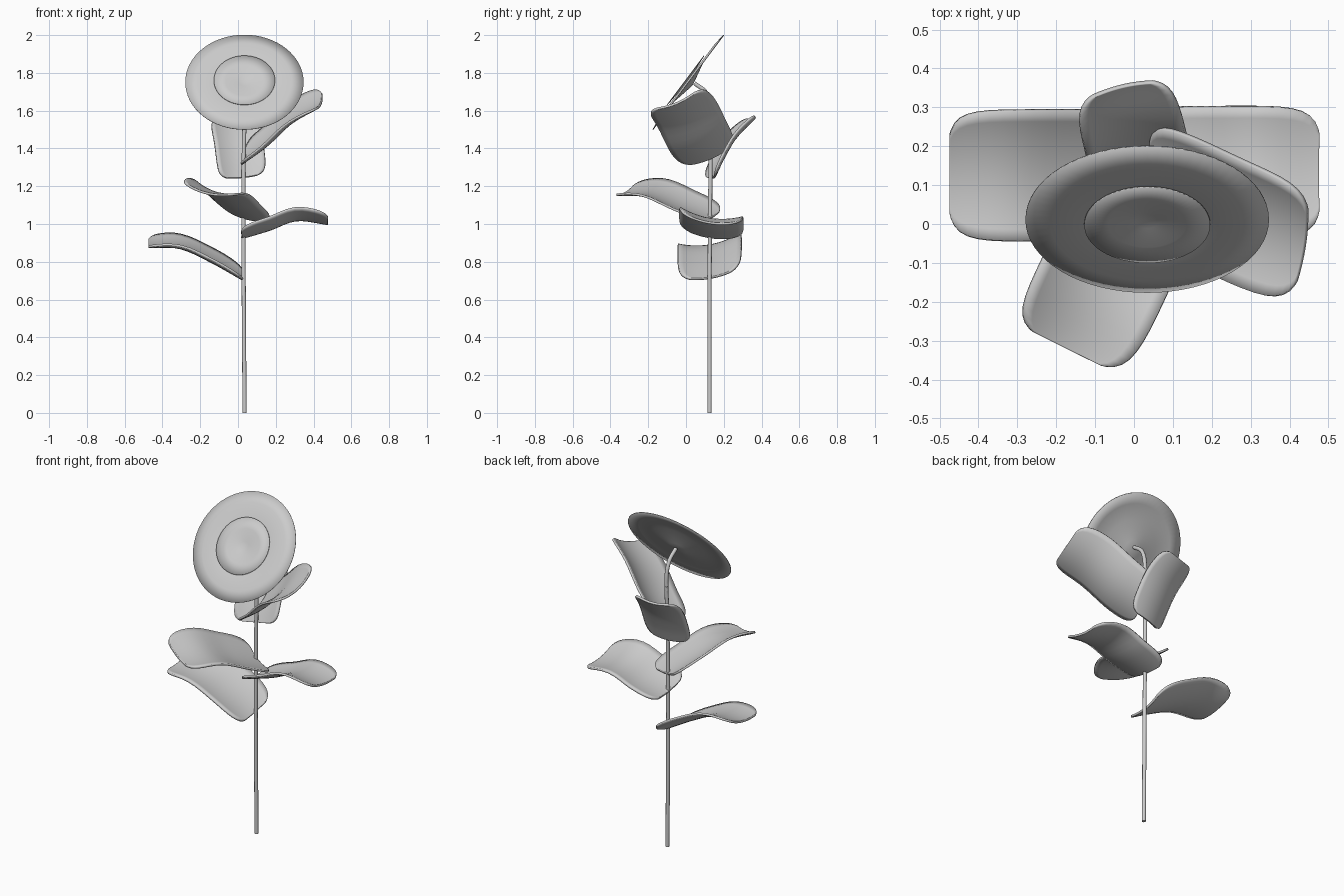
import bpy, bmesh, math
from mathutils import Vector, Matrix

if "Cube" in bpy.data.objects:
    bpy.data.objects.remove(bpy.data.objects["Cube"], do_unlink=True)

# One plain grey for the whole plant
grey = bpy.data.materials.new("plain_grey")
grey.use_nodes = True
grey.diffuse_color = (0.6, 0.6, 0.6, 1)
grey.node_tree.nodes["Principled BSDF"].inputs["Base Color"].default_value = (0.6, 0.6, 0.6, 1)


def finish(name, bm, thickness=0.0):
    """Turn a bmesh into a smooth object, optionally given a thin body."""
    bmesh.ops.recalc_face_normals(bm, faces=bm.faces)
    mesh = bpy.data.meshes.new(name)
    bm.to_mesh(mesh)
    bm.free()
    mesh.materials.append(grey)
    obj = bpy.data.objects.new(name, mesh)
    bpy.context.collection.objects.link(obj)
    if thickness:
        mod = obj.modifiers.new("body", "SOLIDIFY")
        mod.thickness = thickness
        mod.offset = 0
    bpy.ops.object.select_all(action="DESELECT")
    obj.select_set(True)
    bpy.context.view_layer.objects.active = obj
    bpy.ops.object.shade_smooth_by_angle(angle=math.radians(40))
    return obj


def spline(points, t):
    """Point on a Catmull-Rom curve through the points, t from 0 to 1."""
    p = [Vector(q) for q in points]
    p = [2 * p[0] - p[1]] + p + [2 * p[-1] - p[-2]]
    spans = len(p) - 3
    i = min(int(t * spans), spans - 1)
    f = t * spans - i
    a, b, c, d = p[i:i + 4]
    return 0.5 * (2 * b + (c - a) * f + (2 * a - 5 * b + 4 * c - d) * f ** 2
                  + (3 * b - a - 3 * c + d) * f ** 3)


def leaf(name, midrib, side, cup, rows=20, cols=12):
    """Cupped blade with a rounded rectangular outline along a midrib."""
    bm = bmesh.new()
    side = Vector(side)
    grid = []
    for r in range(rows + 1):
        s = -math.cos(math.pi * r / rows)
        t = (s + 1) / 2
        width = (1 - abs(s * 0.985) ** 5) ** 0.2
        tangent = spline(midrib, min(t + 0.01, 1)) - spline(midrib, max(t - 0.01, 0))
        up = tangent.cross(side).normalized()
        if up.z < 0:
            up.negate()
        row = []
        for c in range(cols + 1):
            v = (2 * c / cols - 1) * width
            row.append(bm.verts.new(spline(midrib, t) + side * v + up * cup * v * v))
        grid.append(row)
    for a, b in zip(grid, grid[1:]):
        for c in range(cols):
            bm.faces.new((a[c], a[c + 1], b[c + 1], b[c]))
    return finish(name, bm, 0.012)


def dish(name, profile, place, sides=64):
    """Shallow round dish spun from (radius, height) points."""
    bm = bmesh.new()
    verts = [bm.verts.new((r, 0, h)) for r, h in profile]
    edges = [bm.edges.new(pair) for pair in zip(verts, verts[1:])]
    bmesh.ops.spin(bm, geom=verts + edges, cent=(0, 0, 0), axis=(0, 0, 1),
                   angle=math.tau, steps=sides)
    bmesh.ops.remove_doubles(bm, verts=bm.verts, dist=0.0005)
    bm.transform(place)
    return finish(name, bm, 0.004)


# Stem, bending forward into the back of the flower
path = [(0.035, 0.125, 0), (0.03, 0.125, 0.7), (0.03, 0.13, 1.3),
        (0.035, 0.135, 1.58), (0.035, 0.11, 1.69), (0.035, 0.045, 1.745)]
bm = bmesh.new()
rings = []
for k in range(41):
    t = k / 40
    tangent = spline(path, min(t + 0.01, 1)) - spline(path, max(t - 0.01, 0))
    turn = tangent.to_track_quat("Z", "Y")
    rings.append([bm.verts.new(spline(path, t) + turn @ Vector(
        (0.011 * math.cos(a), 0.011 * math.sin(a), 0)))
        for a in (math.tau * j / 10 for j in range(10))])
for a, b in zip(rings, rings[1:]):
    for j in range(10):
        bm.faces.new((a[j - 1], a[j], b[j], b[j - 1]))
bm.faces.new(rings[0])
bm.faces.new(rings[-1])
finish("stem", bm)

# Flower head, tilted forward and up
tilt = (Matrix.Translation((0.034, 0.0125, 1.75))
        @ Matrix.Rotation(math.atan2(0.8, 0.6), 4, "X"))
dish("flower_petals", [(0, -0.025), (0.05, -0.016), (0.16, 0.008), (0.25, 0.008), (0.313, 0)], tilt)
dish("flower_centre", [(0, 0.0), (0.03, 0.006), (0.1, 0.014), (0.162, 0.018)], tilt)

# Leaves from the lowest to the highest
leaf("lower_right_leaf", [(0.02, 0.13, 0.715), (-0.15, 0.13, 0.81),
                          (-0.31, 0.13, 0.88), (-0.475, 0.13, 0.885)], (0, 0.168, 0.03), 0.035)
leaf("lower_left_leaf", [(0.02, 0.13, 0.93), (0.17, 0.13, 0.975),
                         (0.31, 0.13, 1.025), (0.475, 0.13, 1.005)], (0, 0.168, -0.025), 0.035)
leaf("front_leaf", [(0.04, 0.13, 1.03), (-0.03, -0.02, 1.095),
                    (-0.1, -0.17, 1.16), (-0.175, -0.32, 1.165)], (0.147, -0.073, -0.04), 0.035)
leaf("upper_left_leaf", [(0.04, 0.125, 1.345), (0.17, 0.07, 1.44),
                         (0.3, 0.01, 1.56), (0.44, -0.05, 1.64)], (0.022, 0.155, 0.065), 0.042)
leaf("back_leaf", [(0.02, 0.145, 1.245), (0.01, 0.19, 1.34),
                   (-0.005, 0.255, 1.45), (-0.03, 0.355, 1.555)], (0.127, 0.03, 0.012), 0.03)
